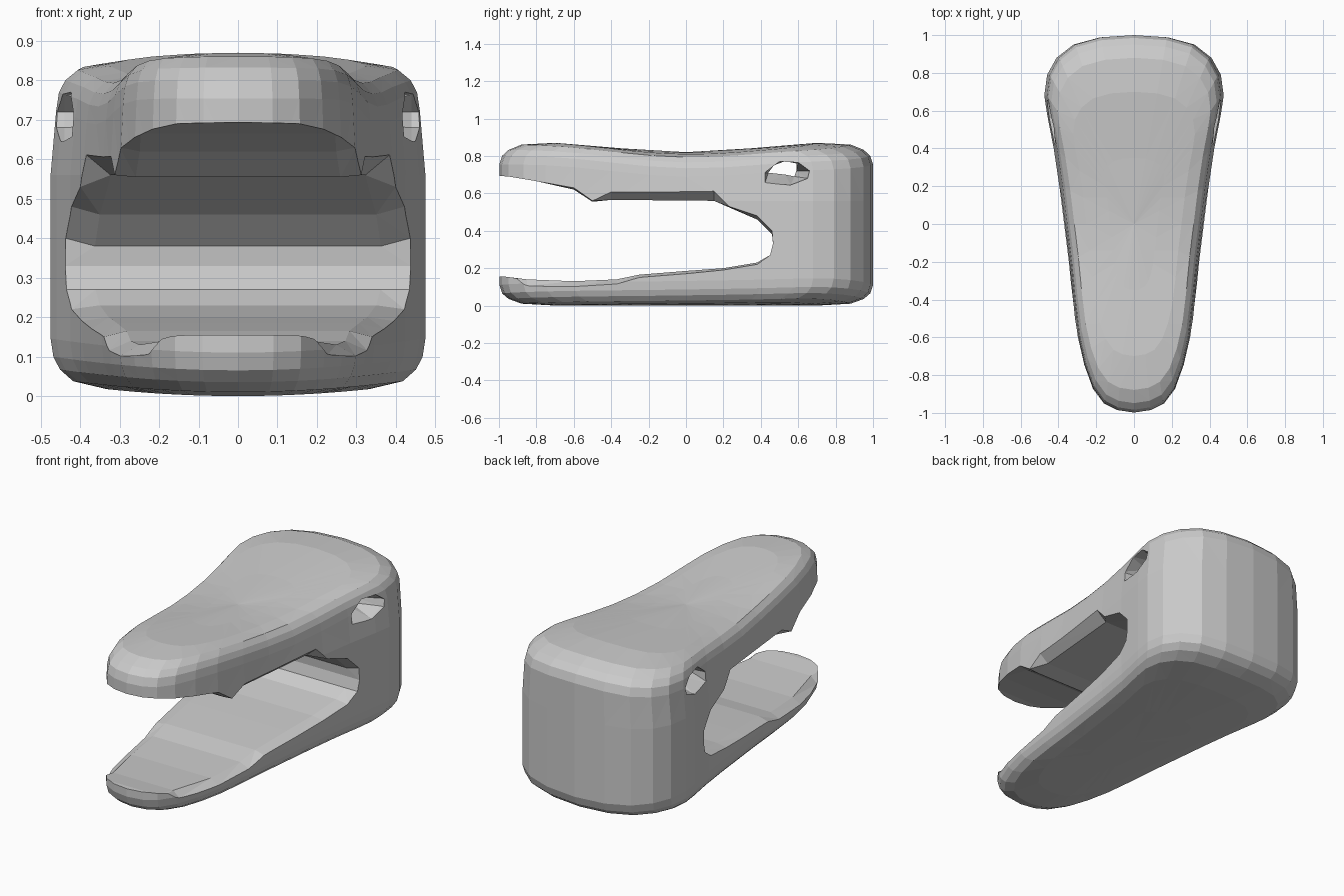
import bpy, bmesh, math

if "Cube" in bpy.data.objects:
    bpy.data.objects.remove(bpy.data.objects["Cube"])

# plan outline, right half: (half width, y)
OUT = [(0, -.998), (.09, -.985), (.16, -.95), (.22, -.87), (.265, -.75), (.30, -.6),
       (.325, -.4), (.345, -.2), (.37, 0), (.395, .2), (.425, .4), (.46, .58),
       (.475, .68), (.46, .79), (.41, .88), (.32, .95), (.18, .988), (0, 1.0)]


def width(y):
    for (x0, y0), (x1, y1) in zip(OUT, OUT[1:]):
        if y0 <= y <= y1:
            return max(.2, x0 + (x1 - x0) * (y - y0) / (y1 - y0))
    return .2


def top(y):
    return .846 - .026 * math.cos(math.pi * y / .8)


def loft(name, rings, start=None, end=None):
    """Skin closed rings; ends close to a point if given, else with a flat face."""
    bm = bmesh.new()
    rows = [[bm.verts.new(p) for p in r] for r in rings]
    n = len(rows[0])
    for a, b in zip(rows, rows[1:]):
        for i in range(n):
            j = (i + 1) % n
            bm.faces.new((a[i], a[j], b[j], b[i]))
    for row, tip in ((rows[0], start), (rows[-1], end)):
        if tip:
            v = bm.verts.new(tip)
            for i in range(n):
                bm.faces.new((row[i], row[(i + 1) % n], v))
        else:
            bm.faces.new(row)
    bmesh.ops.triangulate(bm, faces=bm.faces[:])
    bmesh.ops.recalc_face_normals(bm, faces=bm.faces[:])
    me = bpy.data.meshes.new(name)
    bm.to_mesh(me)
    bm.free()
    ob = bpy.data.objects.new(name, me)
    bpy.context.collection.objects.link(ob)
    return ob


# rounded tapering body: domed bottom, straight wall, saddle-shaped top
plan = OUT + [(-x, y) for x, y in OUT[-2:0:-1]]
levels = [(.35, 0), (.7, 0), (.88, .01), (.95, .035), (.985, .065), (1, .11)]


def dome(x):
    return .035 * (x / .47) ** 2


rings = [[(x * s, y * s, e + dome(x * s)) for x, y in plan] for s, e in levels]
rings.append([(x, y, .56) for x, y in plan])
rings += [[(x * s * .97, y * s, top(y * s) - e - dome(x * s)) for x, y in plan]
          for s, e in reversed(levels)]
body = loft("clamp_body", rings, (0, 0, 0), (0, 0, top(0)))

# mouth cutter: (y, z in the middle, z at the side edges)
MOUTH = [(-1.1, .70, .70), (-.95, .69, .69), (-.8, .665, .665), (-.6, .62, .63),
         (-.5, .555, .56), (-.4, .565, .61), (.15, .56, .615), (.23, .525, .53),
         (.38, .46, .48), (.46, .38, .40), (.465, .33, .33), (.45, .27, .27),
         (.38, .23, .22), (.2, .20, .19), (0, .185, .17), (-.25, .165, .15),
         (-.37, .14, .115), (-.6, .13, .10), (-.85, .14, .105),
         (-.97, .155, .15), (-1.1, .155, .155)]
mouth = loft("mouth_cutter", [
    [(-.7, y, zo) for y, zi, zo in MOUTH],
    [(-width(y), y, zo) for y, zi, zo in MOUTH],
    [(-.83 * width(y), y, zi) for y, zi, zo in MOUTH],
    [(.83 * width(y), y, zi) for y, zi, zo in MOUTH],
    [(width(y), y, zo) for y, zi, zo in MOUTH],
    [(.7, y, zo) for y, zi, zo in MOUTH]])

# side hole cutter, flared at both ends
WIDE = [(.42, .65), (.56, .645), (.65, .68), (.66, .72), (.60, .765), (.50, .77), (.42, .71)]
SLIM = [(.44, .71), (.53, .70), (.58, .69), (.59, .72), (.59, .76), (.53, .772), (.47, .75)]
hole = loft("hole_cutter", [[(x, y, z) for y, z in p] for x, p in
                            ((-.6, WIDE), (-.44, WIDE), (-.3, SLIM),
                             (.3, SLIM), (.44, WIDE), (.6, WIDE))])

bpy.context.view_layer.objects.active = body
for cutter in (mouth, hole):
    mod = body.modifiers.new(cutter.name, 'BOOLEAN')
    mod.operation = 'DIFFERENCE'
    mod.solver = 'EXACT'
    mod.object = cutter
    bpy.ops.object.modifier_apply(modifier=mod.name)
    bpy.data.objects.remove(cutter)
